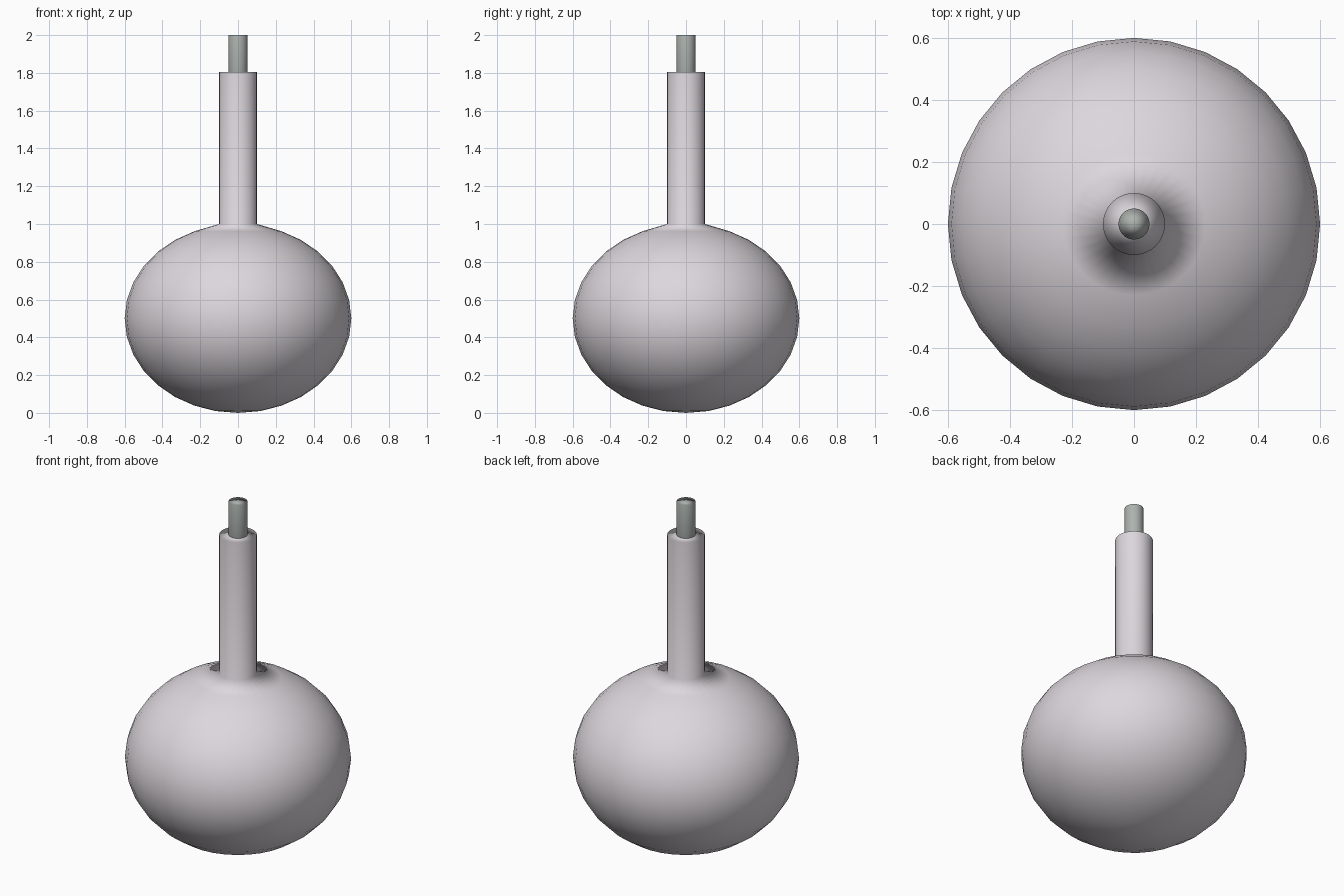
import bpy, bmesh
from math import sin, cos, pi

if "Cube" in bpy.data.objects:
    bpy.data.objects.remove(bpy.data.objects["Cube"])

SEGMENTS = 32


def lathe(name, profile, colour):
    """Spin a (radius, z) profile around z; zero radii become poles."""
    bm = bmesh.new()
    verts = [bm.verts.new((r, 0, z)) for r, z in profile]
    edges = [bm.edges.new(pair) for pair in zip(verts, verts[1:])]
    bmesh.ops.spin(bm, geom=verts + edges, cent=(0, 0, 0), axis=(0, 0, 1),
                   angle=2 * pi, steps=SEGMENTS, use_merge=True)
    bmesh.ops.remove_doubles(bm, verts=bm.verts, dist=1e-4)
    bmesh.ops.recalc_face_normals(bm, faces=bm.faces)
    for f in bm.faces:
        f.smooth = True
    mesh = bpy.data.meshes.new(name)
    bm.to_mesh(mesh)
    bm.free()
    obj = bpy.data.objects.new(name, mesh)
    bpy.context.collection.objects.link(obj)
    mat = bpy.data.materials.new(name + "_colour")
    mat.diffuse_color = colour
    mat.use_nodes = True
    mat.node_tree.nodes["Principled BSDF"].inputs["Base Color"].default_value = mat.diffuse_color
    mesh.materials.append(mat)
    # soft shading led by the large faces
    mod = obj.modifiers.new("soft_normals", 'WEIGHTED_NORMAL')
    mod.mode = 'FACE_AREA'
    return obj


# Bulb: flattened sphere flowing into a straight neck
bulb = [(0.6 * sin(i * pi / 16), 0.5 - 0.5 * cos(i * pi / 16)) for i in range(15)]
neck = [(0.1, 1.0), (0.1, 1.805), (0.0, 1.805)]
lathe("bulb_and_neck", bulb + neck, (0.72, 0.68, 0.72, 1))

# Narrow tip standing on the neck
lathe("tip", [(0.0, 1.8), (0.05, 1.8), (0.05, 2.0), (0.0, 2.0)],
      (0.42, 0.45, 0.43, 1))
